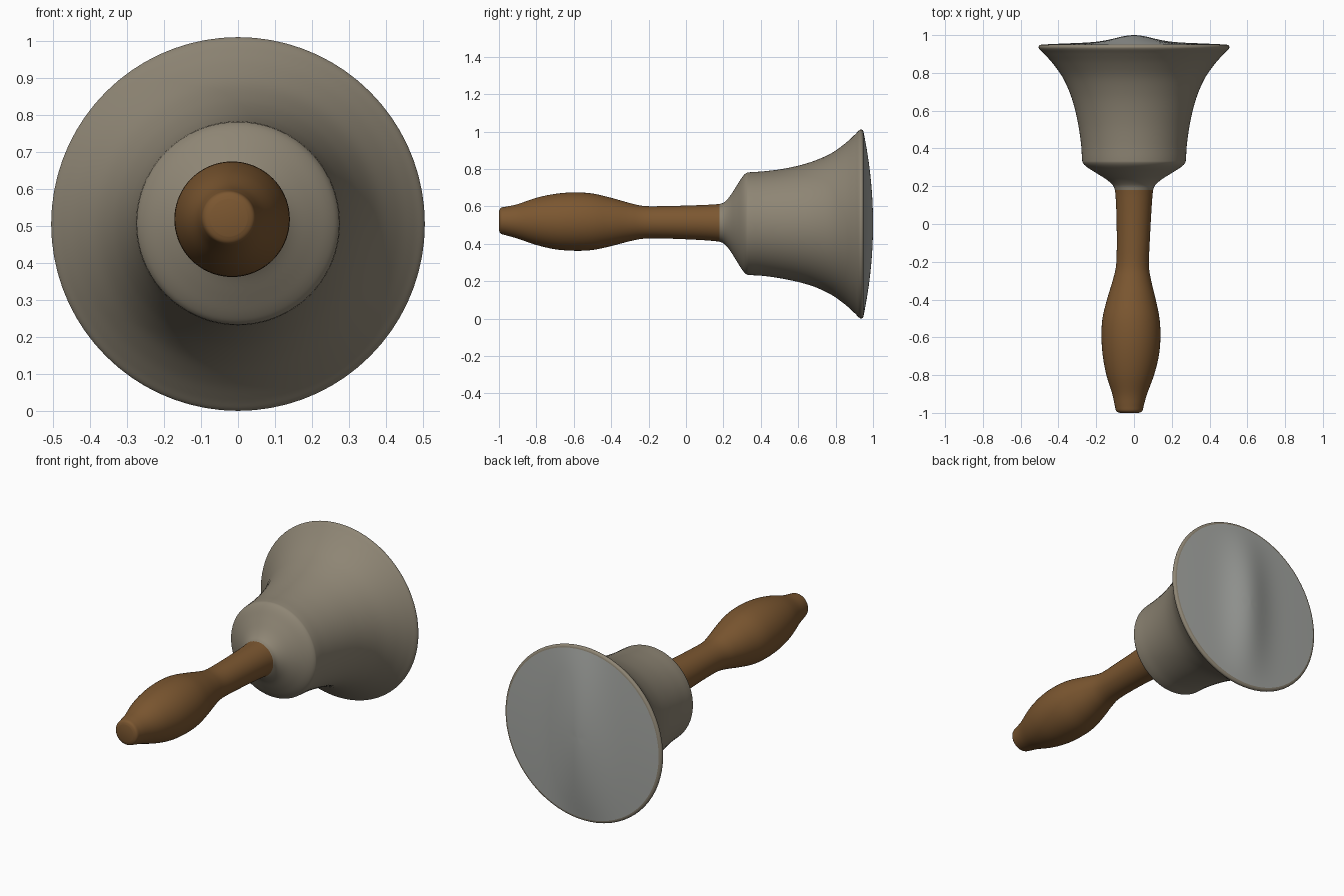
import bpy, bmesh, math

if "Cube" in bpy.data.objects:
    bpy.data.objects.remove(bpy.data.objects["Cube"])

SEG = 72


def smooth_path(pts, sub=5):
    """Catmull-Rom through (y, radius, centre_x, centre_z) stations."""
    out = []
    p = [pts[0]] + pts + [pts[-1]]
    for i in range(1, len(p) - 2):
        for k in range(sub):
            t = k / sub
            out.append([0.5 * (2 * b + (c - a) * t + (2 * a - 5 * b + 4 * c - d) * t * t
                               + (3 * b - a - 3 * c + d) * t ** 3)
                        for a, b, c, d in zip(*p[i - 1:i + 3])])
    out.append(list(pts[-1]))
    return out


def lathe(name, stations, color, bulge=None, close_start=False, close_end=False):
    """Skin rings along y; bulge(x, z) optionally offsets y."""
    bm = bmesh.new()
    rings = []
    for y, r, cx, cz in stations:
        ring = []
        for i in range(SEG):
            a = 2 * math.pi * i / SEG
            x, z = r * math.cos(a), r * math.sin(a)
            dy = bulge(x, z) if bulge else 0
            ring.append(bm.verts.new((cx + x, y + dy, cz + z)))
        rings.append(ring)
    for a, b in zip(rings, rings[1:]):
        for i in range(SEG):
            j = (i + 1) % SEG
            bm.faces.new((a[i], a[j], b[j], b[i]))
    if close_start:
        bm.faces.new(rings[0])
    if close_end:
        bm.faces.new(rings[-1])
    bmesh.ops.recalc_face_normals(bm, faces=bm.faces)
    me = bpy.data.meshes.new(name)
    bm.to_mesh(me)
    bm.free()
    ob = bpy.data.objects.new(name, me)
    bpy.context.collection.objects.link(ob)
    mat = bpy.data.materials.new(name + "_colour")
    mat.diffuse_color = (*color, 1)
    mat.use_nodes = True
    mat.node_tree.nodes["Principled BSDF"].inputs["Base Color"].default_value = mat.diffuse_color
    me.materials.append(mat)
    bpy.ops.object.select_all(action='DESELECT')
    ob.select_set(True)
    bpy.context.view_layer.objects.active = ob
    bpy.ops.object.shade_smooth_by_angle(angle=math.radians(50))
    return ob


# Turned wooden handle, swelling in the grip
lathe("handle", smooth_path([
    (-1.0, 0.05, -0.025, 0.523), (-0.99, 0.069, -0.025, 0.523),
    (-0.96, 0.077, -0.025, 0.522), (-0.9, 0.092, -0.023, 0.52),
    (-0.8, 0.126, -0.02, 0.52), (-0.7, 0.148, -0.017, 0.519),
    (-0.6, 0.156, -0.016, 0.519), (-0.5, 0.151, -0.016, 0.518),
    (-0.4, 0.129, -0.014, 0.517), (-0.3, 0.102, -0.011, 0.516),
    (-0.22, 0.087, -0.008, 0.515), (-0.1, 0.087, -0.004, 0.515),
    (0.05, 0.092, -0.001, 0.514), (0.14, 0.097, 0, 0.513),
    (0.18, 0.101, 0, 0.512)]), (0.2, 0.095, 0.03), close_start=True)

# Flared bell with sloping shoulder and rounded rim
lathe("bell", smooth_path([
    (0.18, 0.101, 0, 0.512), (0.205, 0.112, 0, 0.511),
    (0.235, 0.145, 0, 0.51), (0.27, 0.2, 0, 0.509),
    (0.3, 0.247, 0, 0.509), (0.322, 0.27, 0, 0.508),
    (0.345, 0.275, 0, 0.508), (0.42, 0.28, 0, 0.508),
    (0.52, 0.294, 0, 0.507), (0.62, 0.316, 0, 0.507),
    (0.7, 0.342, 0, 0.507), (0.78, 0.38, 0, 0.506),
    (0.85, 0.43, 0, 0.506), (0.9, 0.475, 0, 0.506),
    (0.925, 0.5, 0, 0.506), (0.938, 0.505, 0, 0.506),
    (0.947, 0.499, 0, 0.506), (0.95, 0.488, 0, 0.506)]), (0.27, 0.235, 0.175))


# Mouth of the bell: closed face with a soft upright ridge
def ridge(x, z):
    fade = max(0, 1 - (x * x + z * z) / 0.488 ** 2)
    return fade * (0.013 + 0.037 * math.exp(-(x / 0.14) ** 2))


lathe("mouth", [(0.95, 0.488 * (1 - k / 16) + 0.001, 0, 0.506) for k in range(17)],
      (0.38, 0.39, 0.37), bulge=ridge, close_end=True)
